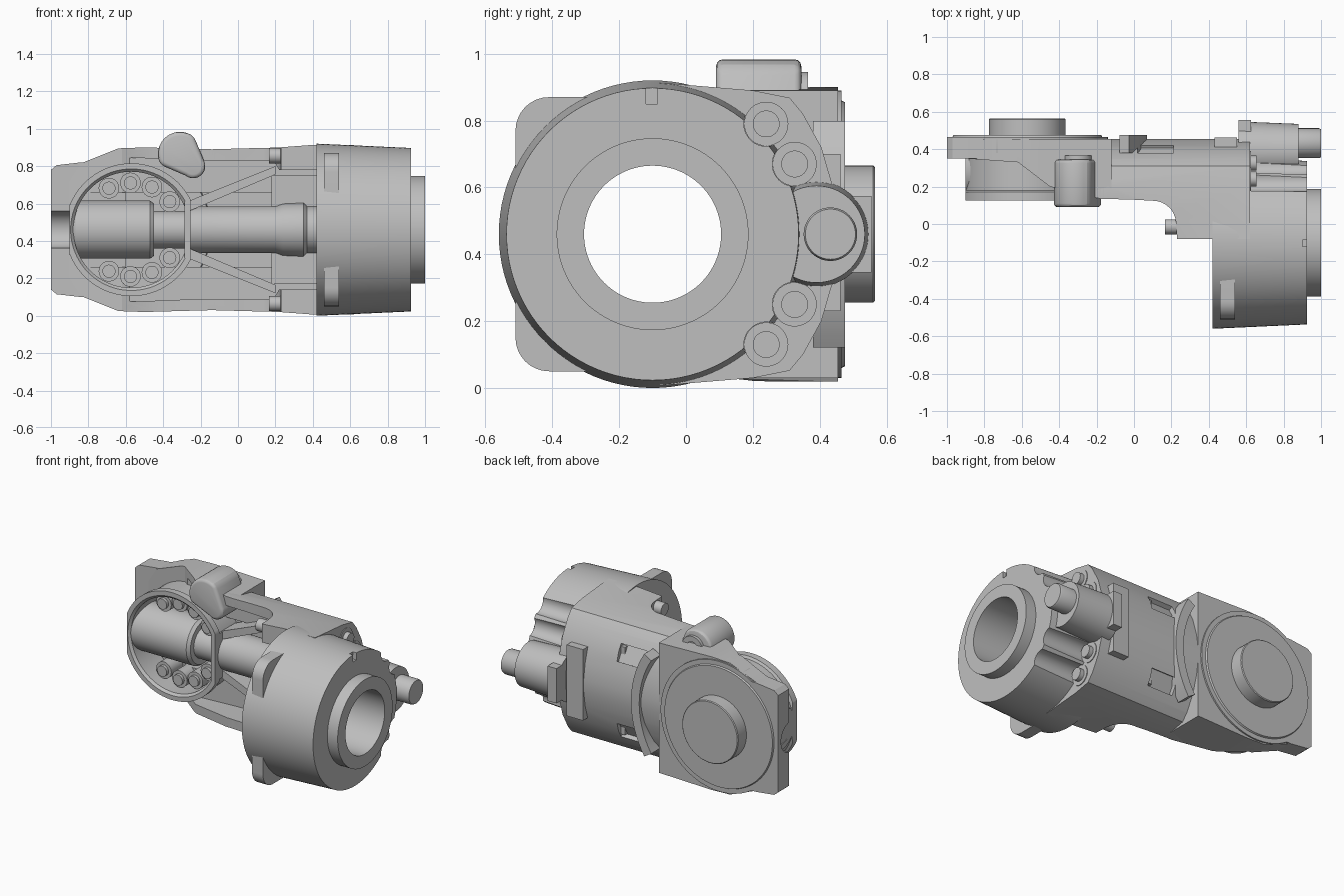
import bpy, bmesh, math
from mathutils import Vector, Matrix

cube = bpy.data.objects.get("Cube")
if cube:
    bpy.data.objects.remove(cube, do_unlink=True)

MID = 0.46            # height of the symmetry plane
HEAD = (-0.57, MID)   # head centre in x, z
DRUM = (-0.10, MID)   # drum centre in y, z

metal = bpy.data.materials.new("cast_grey")
metal.use_nodes = True
grey = (0.52, 0.52, 0.52, 1)
metal.diffuse_color = grey
metal.node_tree.nodes["Principled BSDF"].inputs["Base Color"].default_value = grey


def place(axis, u, v, t):
    return Vector({"x": (t, u, v), "y": (u, t, v), "z": (u, v, t)}[axis])


def finish(name, bm):
    bmesh.ops.remove_doubles(bm, verts=bm.verts, dist=1e-5)
    bmesh.ops.recalc_face_normals(bm, faces=bm.faces)
    mesh = bpy.data.meshes.new(name)
    bm.to_mesh(mesh)
    bm.free()
    ob = bpy.data.objects.new(name, mesh)
    bpy.context.collection.objects.link(ob)
    mesh.materials.append(metal)
    return ob


def prism(name, axis, pts, a, b):
    """Outline pushed along an axis from a to b."""
    bm = bmesh.new()
    low = [bm.verts.new(place(axis, u, v, a)) for u, v in pts]
    face = bm.faces.new(low)
    out = bmesh.ops.extrude_face_region(bm, geom=[face])["geom"]
    bmesh.ops.translate(bm, verts=[g for g in out if isinstance(g, bmesh.types.BMVert)],
                        vec=place(axis, 0, 0, b - a))
    return finish(name, bm)


def lathe(name, axis, c, profile, steps=64):
    """Profile of (radius, position) turned about an axis through c."""
    bm = bmesh.new()
    vs = [bm.verts.new(place(axis, c[0] + r, c[1], t)) for r, t in profile]
    es = [bm.edges.new(p) for p in zip(vs, vs[1:])]
    if profile[0][0] > 0:
        es.append(bm.edges.new((vs[-1], vs[0])))
    bmesh.ops.spin(bm, geom=vs + es, cent=place(axis, c[0], c[1], 0),
                   axis=place(axis, 0, 0, 1), angle=math.tau, steps=steps, use_merge=True)
    return finish(name, bm)


def rod(name, axis, c, r, a, b, steps=48):
    return lathe(name, axis, c, [(0, a), (r, a), (r, b), (0, b)], steps)


def box(name, x0, x1, y0, y1, z0, z1):
    return prism(name, "z", [(x0, y0), (x1, y0), (x1, y1), (x0, y1)], z0, z1)


def bake(ob):
    dg = bpy.context.evaluated_depsgraph_get()
    mesh = bpy.data.meshes.new_from_object(ob.evaluated_get(dg))
    ob.modifiers.clear()
    ob.data = mesh


def carve(ob, cutter, op="DIFFERENCE"):
    m = ob.modifiers.new("carve", "BOOLEAN")
    m.operation, m.object, m.solver = op, cutter, "EXACT"
    bake(ob)
    bpy.data.objects.remove(cutter, do_unlink=True)


def soften(ob, width, segments=3):
    m = ob.modifiers.new("round", "BEVEL")
    m.width, m.segments, m.limit_method = width, segments, "ANGLE"
    bake(ob)


def mirrored(pts):
    """Outline completed by its reflection below MID."""
    return pts + [(u, 2 * MID - v) for u, v in reversed(pts)]


def arc(c, r, a, b, n=8):
    return [(c[0] + r * math.cos(math.radians(a + (b - a) * i / n)),
             c[1] + r * math.sin(math.radians(a + (b - a) * i / n))) for i in range(n + 1)]


# Drum with bored collar, bolt scallops and key slot
drum = lathe("drum", "x", DRUM, [(0.205, 0.42), (0.46, 0.42), (0.437, 0.925), (0.287, 0.925),
                                 (0.287, 1.0), (0.205, 1.0)], 96)
bolts = [(0.24, MID + 0.33), (0.325, MID + 0.21), (0.325, MID - 0.21), (0.24, MID - 0.33)]
for c in bolts:
    carve(drum, rod("cutter", "x", c, 0.067, 0.62, 1.1))
carve(drum, box("cutter", 0.9, 1.1, -0.12, -0.085, 0.85, 1))
for i, c in enumerate(bolts):
    rod(f"drum_bolt_{i}", "x", c, 0.04, 0.58, 0.655)
    rod(f"drum_bolt_seat_{i}", "x", c, 0.066, 0.5, 0.625)

# Rounded mounting plate around the drum
half = [(0.05, 0.87)] + arc((-0.41, 0.77), 0.1, 90, 180)
ears = prism("drum_ears", "x", mirrored(half), 0.46, 0.54)
carve(ears, rod("cutter", "x", DRUM, 0.40, 0.3, 0.7))

# Arm: plan outline limited by its cross-section and its front outline
plan = [(-0.9, 0.35), (-0.62, 0.33), (-0.45, 0.2), (-0.18, 0.135), (0.0, 0.13)]
plan += arc((0.1, 0.0), 0.125, 80, 0, 6) + [(0.23, -0.08), (0.62, -0.08),
                                           (0.62, 0.465), (0.0, 0.455), (-0.9, 0.455)]
outline = [(0.7, 0.93), (0.42, 0.915), (0.22, 0.9), (-0.14, 0.89), (-0.5, 0.9), (-0.64, 0.895),
           (-0.84, 0.815), (-0.9, 0.72)]
section = [(-0.1, 0.915), (0.2, 0.89), (0.31, 0.868), (0.35, 0.82), (0.405, 0.72), (0.44, 0.6), (0.455, 0.5)]
pocket = [(0.43, 0.78), (0.22, 0.78), (0.19, 0.83), (-0.2, 0.83), (-0.57, 0.845), (-0.75, 0.79), (-0.87, 0.68)]
floor = [(0.43, 0.66), (-0.87, 0.66)]


def shell(name):
    ob = prism(name, "z", plan, 0.0, 0.92)
    carve(ob, prism("cutter", "y", mirrored(outline), -1, 1), "INTERSECT")
    carve(ob, prism("cutter", "y", mirrored(pocket), -1, 0.30))
    carve(ob, prism("cutter", "y", mirrored(floor), -1, 0.37))
    return ob


arm = shell("arm")
carve(arm, prism("cutter", "x", mirrored(section), -2, 2), "INTERSECT")
carve(arm, rod("cutter", "x", DRUM, 0.206, 0, 2))
for s in (1, -1):
    win = box("cutter", 0.02, 0.21, -0.03, 0.08, -0.055, 0.055)
    win.data.transform(Matrix.Translation((0, 0.405, MID + s * 0.26)) @ Matrix.Rotation(s * 0.5, 4, "X"))
    carve(arm, win)

# Head housing: fuller end of the arm
housing = shell("head_housing")
carve(housing, box("cutter", -1, -0.12, -1, 1, 0, 1), "INTERSECT")

# Inside the arm: shaft, rear block, diagonal ribs and pins
lathe("drive_shaft", "x", (0.28, MID), [(0, -0.46), (0.1, -0.46), (0.1, -0.26), (0.125, -0.26), (0.125, 0.2),
      (0.14, 0.24), (0.145, 0.35), (0.125, 0.37), (0.125, 0.45), (0, 0.45)])
box("rear_block", 0.18, 0.45, 0.26, 0.38, 0.17, 0.75)
for s, side in ((1, "upper"), (-1, "lower")):
    pts = [(-0.26, 0.56), (0.2, 0.755), (0.2, 0.80), (-0.26, 0.615)]
    prism(f"{side}_rib", "y", [(u, MID + s * (v - MID)) for u, v in pts], 0.2, 0.34)
    rod(f"{side}_pin", "x", (-0.015, MID + s * 0.395), 0.04, 0.165, 0.3)

# Head: rear disc, side plate and rear cap, with a clearance groove
disc = lathe("head_disc", "y", HEAD, [(0, 0.36), (0.42, 0.36), (0.43, 0.38), (0.43, 0.465), (0.40, 0.465),
             (0.395, 0.475), (0, 0.475)], 96)
plate = prism("head_side_plate", "y", mirrored([(-0.6, 0.82), (-0.84, 0.82), (-0.97, 0.805), (-1.0, 0.78)]),
              0.35, 0.465)
for ob in (disc, plate):
    carve(ob, rod("cutter", "x", (0.335, MID), 0.1, -1.1, -0.88))
lathe("rear_cap", "y", HEAD, [(0, 0.46), (0.205, 0.46), (0.205, 0.56), (0.2, 0.565), (0, 0.565)])

# Head cup, flattened on both sides
cup = lathe("head_cup", "y", HEAD, [(0.325, 0.125), (0.355, 0.125), (0.355, 0.17), (0.34, 0.18), (0.34, 0.4),
            (0.31, 0.4), (0.31, 0.14)], 96)
carve(cup, box("cutter", -0.9, -0.255, 0, 1, 0, 1), "INTERSECT")
box("cup_inner_wall", -0.285, -0.255, 0.125, 0.4, MID - 0.15, MID + 0.15)
lathe("head_sleeve", "x", (0.285, MID), [(0.1, -0.9), (0.135, -0.9), (0.155, -0.87), (0.155, -0.47), (0.14, -0.45),
      (0.1, -0.45)])

# Bolts in the cup
for x, dz in ((-0.69, 0.222), (-0.575, 0.25), (-0.46, 0.228), (-0.365, 0.15)):
    for s, side in ((1, "upper"), (-1, "lower")):
        lathe(f"{side}_cup_bolt", "y", (x, MID + s * dz), [(0, 0.19), (0.035, 0.19), (0.035, 0.21), (0.055, 0.21),
              (0.055, 0.37), (0, 0.37)], 32)

# Bulb on top of the arm
bulb = prism("top_bulb", "y", arc((-0.31, 0.865), 0.118, 50, 210, 16) + arc((-0.24, 0.80), 0.065, 230, 380, 10),
             0.09, 0.345)
soften(bulb, 0.03)
lathe("bulb_boss", "y", (-0.3, 0.87), [(0, 0.33), (0.075, 0.33), (0.075, 0.365), (0.04, 0.365), (0.04, 0.35),
      (0, 0.35)])

# Motor mount, housing and output stub
box("rear_bar", 0.43, 0.55, 0.38, 0.462, 0.23, 0.70)
box("motor_bar", 0.56, 0.625, 0.4, 0.555, 0.345, 0.575)
lathe("motor_housing", "x", (0.39, MID), [(0, 0.56), (0.158, 0.56), (0.145, 0.88), (0, 0.88)])
lathe("motor_stub", "x", (0.432, MID), [(0, 0.8), (0.08, 0.8), (0.08, 0.99), (0.075, 1.0), (0, 1.0)])

# Raised arc beside the head disc
prism("arc_rib", "y", arc(HEAD, 0.64, -32, 32, 16) + arc(HEAD, 0.58, 32, -32, 16), 0.38, 0.475)

for ob in bpy.context.scene.objects:
    ob.select_set(ob.type == "MESH" and metal.name in ob.data.materials)
    if ob.select_get():
        bpy.context.view_layer.objects.active = ob
bpy.ops.object.shade_smooth_by_angle(angle=math.radians(30))
